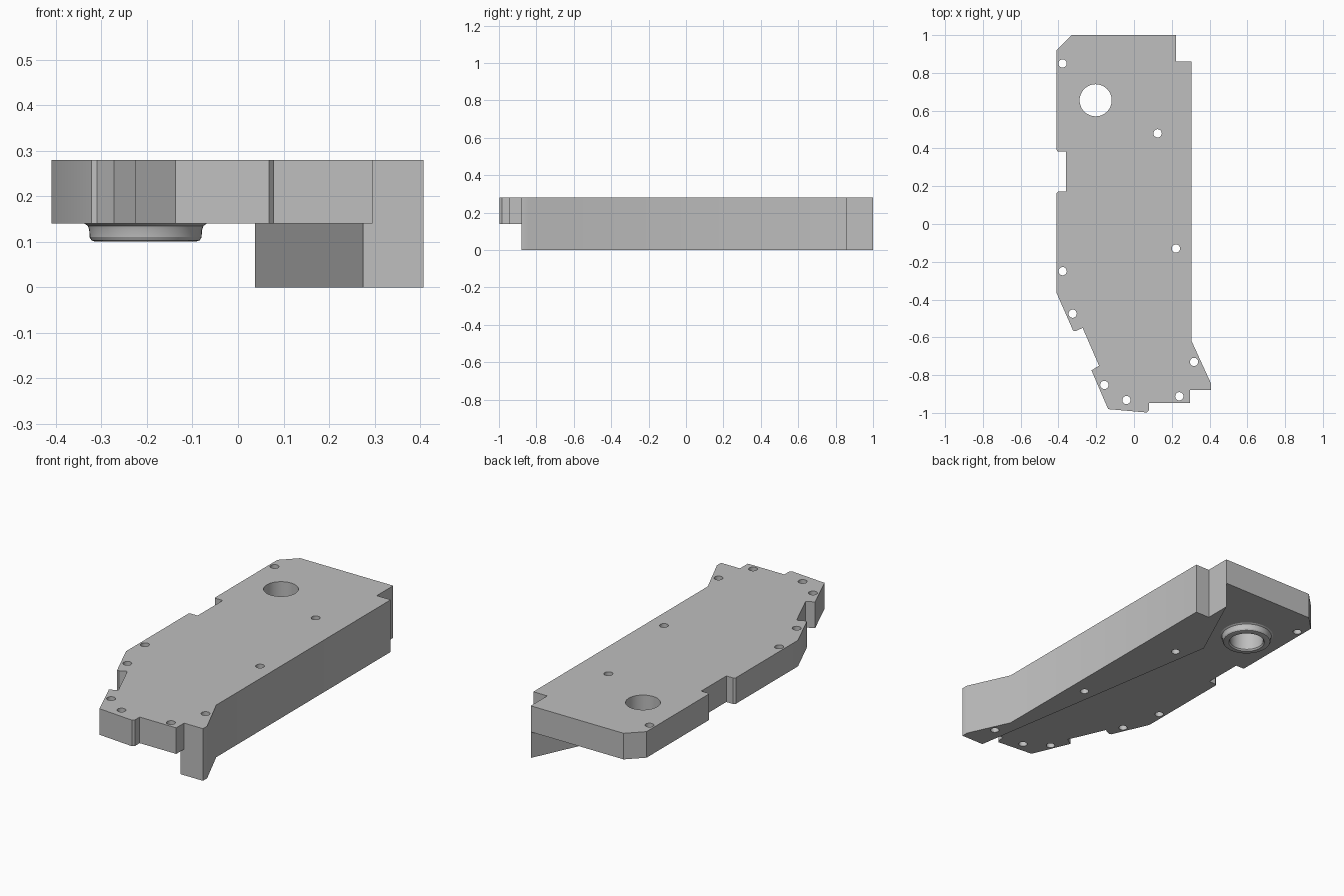
import bpy, bmesh, math

cube = bpy.data.objects.get("Cube")
if cube:
    bpy.data.objects.remove(cube, do_unlink=True)

grey = bpy.data.materials.new("Plain grey")
grey.use_nodes = True
COLOUR = (0.52, 0.52, 0.52, 1)
grey.diffuse_color = COLOUR
grey.node_tree.nodes["Principled BSDF"].inputs["Base Color"].default_value = COLOUR

MID, TOP = 0.14, 0.28
BORE = (-0.203, 0.655, 0.085)
SCREW_R = 0.022
BLOCK_SCREWS = [(0.125, 0.48), (0.222, -0.13), (0.318, -0.73)]
PLATE_SCREWS = BLOCK_SCREWS + [(-0.378, 0.85), (-0.378, -0.25), (-0.325, -0.475),
                               (-0.157, -0.852), (-0.04, -0.932), (0.24, -0.912)]


def circle(x, y, r, n):
    return [(x + r * math.cos(math.tau * i / n), y + r * math.sin(math.tau * i / n))
            for i in range(n)]


def finish(name, bm):
    bmesh.ops.remove_doubles(bm, verts=bm.verts, dist=0.0001)
    bmesh.ops.recalc_face_normals(bm, faces=bm.faces)
    mesh = bpy.data.meshes.new(name)
    bm.to_mesh(mesh)
    bm.free()
    mesh.materials.append(grey)
    obj = bpy.data.objects.new(name, mesh)
    bpy.context.collection.objects.link(obj)
    bpy.ops.object.select_all(action='DESELECT')
    obj.select_set(True)
    bpy.context.view_layer.objects.active = obj
    bpy.ops.object.shade_smooth_by_angle(angle=math.radians(25))
    return obj


def slab(name, loops, z0, z1):
    """Extrude a flat outline with holes between two heights."""
    curve = bpy.data.curves.new(name + " profile", 'CURVE')
    curve.dimensions = '2D'
    curve.fill_mode = 'BOTH'
    curve.extrude = (z1 - z0) / 2
    for loop in loops:
        spline = curve.splines.new('POLY')
        spline.points.add(len(loop) - 1)
        for point, (x, y) in zip(spline.points, loop):
            point.co = (x, y, 0, 1)
        spline.use_cyclic_u = True
    helper = bpy.data.objects.new(name + " helper", curve)
    bpy.context.collection.objects.link(helper)
    graph = bpy.context.evaluated_depsgraph_get()
    mesh = bpy.data.meshes.new_from_object(helper.evaluated_get(graph))
    bm = bmesh.new()
    bm.from_mesh(mesh)
    bmesh.ops.translate(bm, verts=bm.verts, vec=(0, 0, (z0 + z1) / 2))
    bpy.data.objects.remove(helper, do_unlink=True)
    bpy.data.meshes.remove(mesh)
    return finish(name, bm)


# Notched top plate with its bore and screw holes
plate_outline = [
    (-0.41, 0.92), (-0.33, 1), (0.222, 1), (0.222, 0.86), (0.305, 0.86),
    (0.305, -0.62), (0.408, -0.845), (0.408, -0.88), (0.296, -0.88),
    (0.296, -0.947), (0.079, -0.947), (0.079, -0.985), (0.068, -0.998),
    (-0.137, -0.98), (-0.225, -0.775), (-0.185, -0.75), (-0.272, -0.55),
    (-0.31, -0.568), (-0.322, -0.565), (-0.41, -0.365), (-0.41, 0.163),
    (-0.4, 0.172), (-0.36, 0.172), (-0.36, 0.385), (-0.405, 0.385), (-0.41, 0.392)]
slab("top_plate",
     [plate_outline, circle(*BORE, 48)] + [circle(x, y, SCREW_R, 20) for x, y in PLATE_SCREWS],
     MID, TOP)

# Deep tapered block under the left side
block_outline = [
    (0.222, 1), (0.222, 0.86), (0.305, 0.86), (0.305, -0.62),
    (0.408, -0.845), (0.408, -0.88), (0.275, -0.88), (0.037, 0.6)]
slab("side_block",
     [block_outline] + [circle(x, y, SCREW_R, 20) for x, y in BLOCK_SCREWS],
     0, MID)

# Rounded collar around the bore, turned from a profile
collar_profile = [(0.085, 0.14), (0.085, 0.108), (0.091, 0.1), (0.11, 0.1),
                  (0.119, 0.103), (0.123, 0.11), (0.124, 0.126),
                  (0.127, 0.135), (0.135, 0.14)]
bm = bmesh.new()
verts = [bm.verts.new((BORE[0] + r, BORE[1], z)) for r, z in collar_profile]
edges = [bm.edges.new(pair) for pair in zip(verts, verts[1:])]
bmesh.ops.spin(bm, geom=verts + edges, cent=(BORE[0], BORE[1], 0), axis=(0, 0, 1),
               angle=math.tau, steps=48)
finish("bore_collar", bm)
